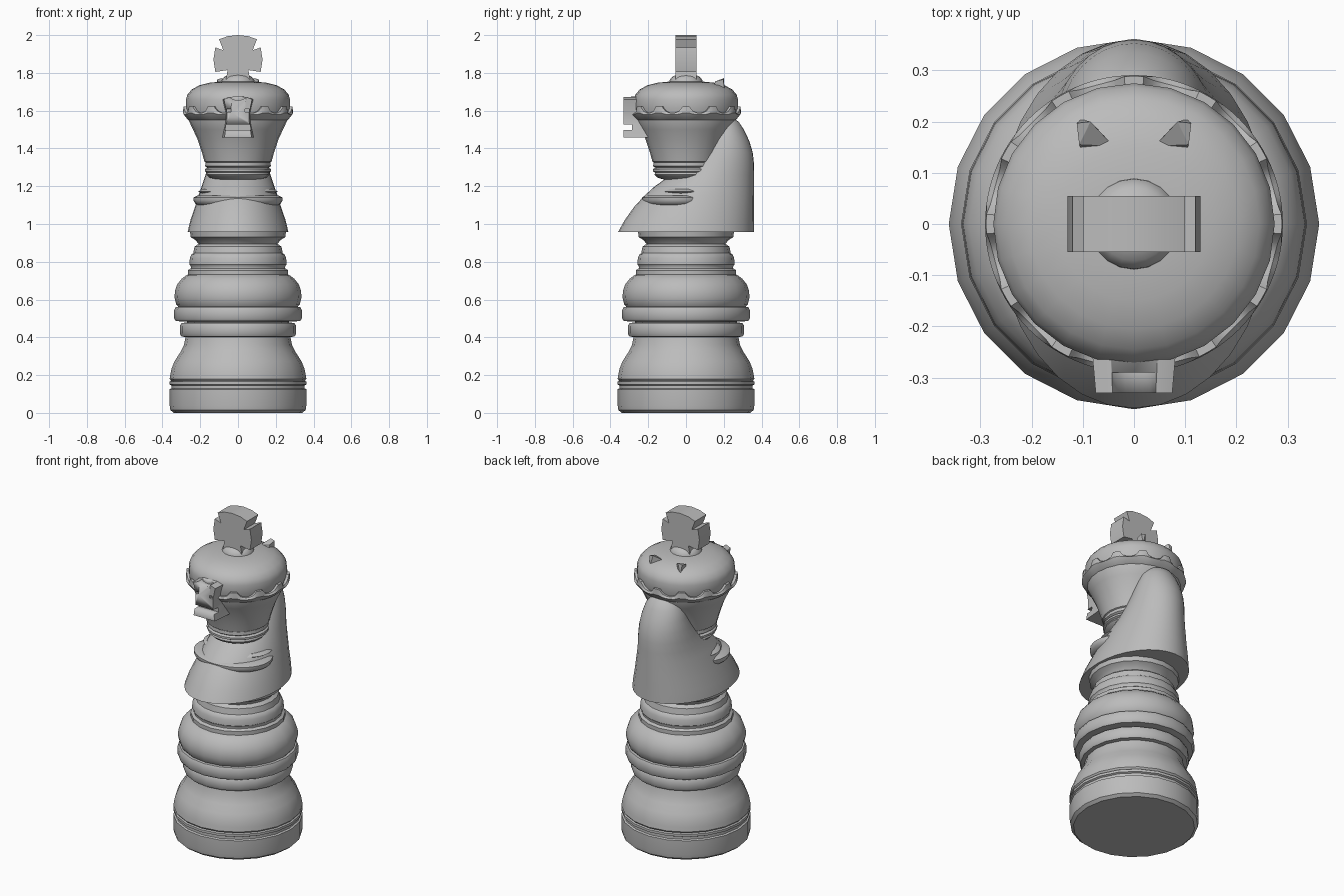
import bpy, bmesh, math
from mathutils import Vector

cube = bpy.data.objects.get("Cube")
if cube:
    bpy.data.objects.remove(cube, do_unlink=True)

stone = bpy.data.materials.new("stone_grey")
stone.use_nodes = True
stone.diffuse_color = (0.5, 0.5, 0.5, 1)
stone.node_tree.nodes["Principled BSDF"].inputs["Base Color"].default_value = (0.5, 0.5, 0.5, 1)
stone.node_tree.nodes["Principled BSDF"].inputs["Roughness"].default_value = 0.6


def finish(name, bm, angle=35):
    bmesh.ops.recalc_face_normals(bm, faces=bm.faces)
    mesh = bpy.data.meshes.new(name)
    bm.to_mesh(mesh)
    bm.free()
    obj = bpy.data.objects.new(name, mesh)
    bpy.context.collection.objects.link(obj)
    mesh.materials.append(stone)
    bpy.ops.object.select_all(action='DESELECT')
    obj.select_set(True)
    bpy.context.view_layer.objects.active = obj
    bpy.ops.object.shade_smooth_by_angle(angle=math.radians(angle))
    return obj


def loft(name, rings, angle=35, closed=False):
    """Skin equal-length rings of points; cap the ends unless closed."""
    bm = bmesh.new()
    loops = [[bm.verts.new(p) for p in ring] for ring in rings]
    n = len(loops[0])
    pairs = list(zip(loops, loops[1:]))
    if closed:
        pairs.append((loops[-1], loops[0]))
    else:
        bm.faces.new(loops[0])
        bm.faces.new(loops[-1])
    for a, b in pairs:
        for i in range(n):
            j = (i + 1) % n
            bm.faces.new((a[i], a[j], b[j], b[i]))
    return finish(name, bm, angle)


def ellipse(rx, ry, cy, z, n=20):
    return [(rx * math.sin(math.tau * i / n), cy + ry * math.cos(math.tau * i / n), z)
            for i in range(n)]


def lathe(name, profile, n=20):
    return loft(name, [ellipse(r, r, 0, z, n) for r, z in profile])


def prism(name, outline, y0, y1, taper=1.0):
    """Extrude an x-z outline along y, narrowing x at y0 by taper."""
    return loft(name, [[(x * taper, y0, z) for x, z in outline],
                       [(x, y1, z) for x, z in outline]], 20)


def mirrored(half):
    return half + [(-x, z) for x, z in reversed(half) if x > 0]


def cut(target, cutter):
    mod = target.modifiers.new("cut", 'BOOLEAN')
    mod.operation = 'DIFFERENCE'
    mod.solver = 'EXACT'
    mod.object = cutter
    bpy.context.view_layer.objects.active = target
    bpy.ops.object.modifier_apply(modifier=mod.name)
    bpy.data.objects.remove(cutter, do_unlink=True)


# Turned foot and stacked rings
lathe("base_foot", [(0.34, 0), (0.358, 0.015), (0.362, 0.04), (0.362, 0.125), (0.352, 0.13),
                    (0.352, 0.145), (0.362, 0.15), (0.362, 0.165), (0.354, 0.17),
                    (0.362, 0.18), (0.358, 0.205), (0.352, 0.235), (0.335, 0.275),
                    (0.306, 0.32), (0.286, 0.36), (0.277, 0.405)])
lathe("lower_ring", [(0.27, 0.4), (0.3, 0.405), (0.308, 0.42), (0.308, 0.46),
                     (0.3, 0.475), (0.27, 0.48)])
lathe("ring_core", [(0.27, 0.47), (0.27, 0.5)])
lathe("upper_ring", [(0.29, 0.483), (0.33, 0.487), (0.338, 0.5), (0.338, 0.545),
                     (0.33, 0.56), (0.3, 0.565)])
lathe("body_bulge", [(0.31, 0.555), (0.327, 0.575), (0.336, 0.61), (0.334, 0.645),
                     (0.322, 0.68), (0.298, 0.71), (0.272, 0.73), (0.25, 0.735)])
lathe("waist_ring", [(0.25, 0.725), (0.265, 0.73), (0.265, 0.755), (0.25, 0.765),
                     (0.25, 0.775), (0.257, 0.785), (0.255, 0.82), (0.245, 0.84),
                     (0.23, 0.85)])
lathe("waist_collar", [(0.225, 0.835), (0.237, 0.845), (0.23, 0.88), (0.21, 0.895),
                       (0.225, 0.915), (0.25, 0.93), (0.254, 0.96)])

# Draped neck: front sweeps back while the rear rises to a rounded ridge
sections = [(0.957, -0.36, 0.36, 0.267), (1.02, -0.325, 0.36, 0.252),
            (1.09, -0.275, 0.36, 0.228), (1.15, -0.22, 0.36, 0.21),
            (1.2, -0.165, 0.36, 0.192), (1.26, -0.08, 0.36, 0.172),
            (1.32, -0.01, 0.36, 0.158), (1.38, 0.04, 0.353, 0.145),
            (1.44, 0.08, 0.335, 0.13), (1.5, 0.11, 0.306, 0.11),
            (1.54, 0.14, 0.28, 0.08), (1.56, 0.18, 0.25, 0.04)]
loft("draped_neck", [ellipse(rx, (b - f) / 2, (b + f) / 2, z, 32)
                     for z, f, b, rx in sections], 50)

# Small lens ledges on both sides of the neck
loft("side_ledge", [ellipse(rx, rx * 0.8, -0.045, z, 32)
                    for rx, z in [(0.2, 1.095), (0.226, 1.108), (0.236, 1.125),
                                  (0.236, 1.14), (0.215, 1.15)]])
loft("upper_ledge", [ellipse(rx, rx * 0.75, 0.0, z, 32)
                     for rx, z in [(0.19, 1.16), (0.21, 1.172), (0.19, 1.185)]])

# Head: stem rings, flaring cup and dome
lathe("stem", [(0.1, 1.23), (0.15, 1.245), (0.167, 1.262), (0.163, 1.272), (0.175, 1.278),
               (0.175, 1.29), (0.162, 1.298), (0.174, 1.306), (0.172, 1.325),
               (0.162, 1.335), (0.16, 1.35)])
lathe("head_cup", [(0.15, 1.315), (0.178, 1.33), (0.187, 1.365), (0.198, 1.4),
                   (0.215, 1.45), (0.238, 1.5), (0.262, 1.55), (0.266, 1.6)], 24)
lathe("head_dome", [(0.26, 1.56), (0.275, 1.61), (0.275, 1.66), (0.268, 1.685),
                    (0.245, 1.712), (0.205, 1.734), (0.15, 1.748), (0.08, 1.755)], 24)
lathe("top_knob", [(0.06, 1.73), (0.09, 1.742), (0.088, 1.76), (0.072, 1.78),
                   (0.045, 1.793), (0.015, 1.798)])

# Crown collar with scalloped upper edge
rings = []
count, steps = 12, 8
for k in range(count * steps):
    a = math.tau * k / (count * steps)
    u = (k % steps) / steps * 2 - 1
    dip = math.sqrt(max(0, 1 - (u / 0.7) ** 2)) if abs(u) < 0.7 else 0
    top = 1.622 - 0.035 * dip
    section = [(0.25, 1.545), (0.267, 1.553), (0.291, 1.587 - 0.008 * dip),
               (0.289 - 0.008 * dip, top), (0.25, top)]
    rings.append([(r * math.sin(a), -r * math.cos(a), z) for r, z in section])
loft("scalloped_collar", rings, 30, closed=True)

# Flared cross finial
prism("cross_finial", mirrored([(0, 2.0), (0.055, 1.994), (0.1, 1.978), (0.078, 1.92),
                                (0.12, 1.935), (0.13, 1.87), (0.12, 1.805),
                                (0.055, 1.815), (0.065, 1.76)]), -0.055, 0.055)

# Face mask on the front of the head
mask = prism("face_mask", mirrored([(0, 1.675), (0.05, 1.673), (0.088, 1.66), (0.07, 1.59),
                                    (0.07, 1.54), (0.085, 1.458)]), -0.33, -0.18, 0.85)


def box(name, x, z, w, h, y0, y1):
    return prism(name, [(x - w, z - h), (x + w, z - h), (x + w, z + h), (x - w, z + h)], y0, y1)


cut(mask, box("mouth_cutter", 0, 1.512, 0.2, 0.014, -0.4, -0.287))
cut(mask, prism("brow_cutter", [(0.045 * math.cos(math.pi * i / 8),
                                 1.68 - 0.025 * math.sin(math.pi * i / 8))
                                for i in range(9)], -0.4, -0.29))
for side in (-1, 1):
    cut(mask, box("eye_cutter", side * 0.048, 1.6, 0.01, 0.008, -0.4, -0.315))

# Two small pointed ears at the back of the dome
for name, s in (("left_ear", 1), ("right_ear", -1)):
    bm = bmesh.new()
    pts = [(0.04, 0.152, 1.735), (0.103, 0.145, 1.725), (0.103, 0.205, 1.705),
           (0.107, 0.155, 1.755), (0.112, 0.197, 1.765), (0.085, 0.2, 1.772),
           (0.075, 0.19, 1.72)]
    bmesh.ops.convex_hull(bm, input=[bm.verts.new(Vector((s * x, y, z))) for x, y, z in pts])
    finish(name, bm, 20)
